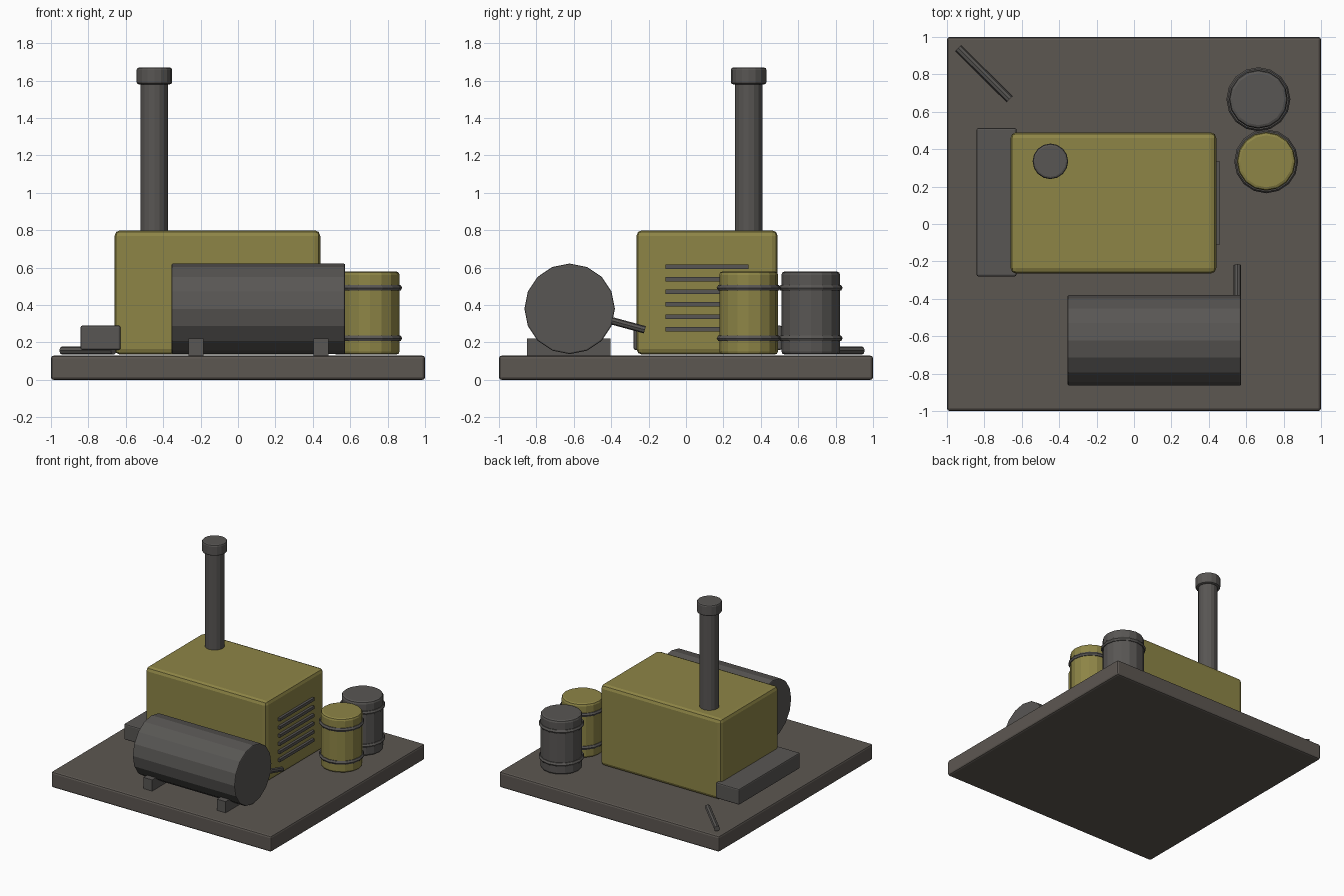
import bpy, math
from mathutils import Vector

if "Cube" in bpy.data.objects:
    bpy.data.objects.remove(bpy.data.objects["Cube"])


def material(name, rgb):
    m = bpy.data.materials.new(name)
    m.diffuse_color = (*rgb, 1)
    m.use_nodes = True
    m.node_tree.nodes["Principled BSDF"].inputs["Base Color"].default_value = m.diffuse_color
    return m


OLIVE = material("olive_paint", (0.27, 0.235, 0.062))
STONE = material("warm_grey", (0.108, 0.095, 0.083))
IRON = material("iron_grey", (0.098, 0.093, 0.088))


def finish(name, mat, bevel=0.0):
    o = bpy.context.object
    o.name = name
    o.data.materials.append(mat)
    if bevel:
        b = o.modifiers.new("Bevel", 'BEVEL')
        b.width, b.segments = bevel, 2
        b.limit_method, b.angle_limit = 'ANGLE', math.radians(50)
    return o


def box(name, lo, hi, mat, bevel=0.0):
    lo, hi = Vector(lo), Vector(hi)
    bpy.ops.mesh.primitive_cube_add(size=1, location=(lo + hi) / 2)
    bpy.context.object.scale = hi - lo
    bpy.ops.object.transform_apply(location=False, rotation=False, scale=True)
    return finish(name, mat, bevel)


def rod(name, a, b, radius, mat, sides=16, bevel=0.0):
    a, b = Vector(a), Vector(b)
    bpy.ops.mesh.primitive_cylinder_add(vertices=sides, radius=radius, depth=(b - a).length,
                                        location=(a + b) / 2)
    bpy.context.object.rotation_euler = (b - a).to_track_quat('Z', 'Y').to_euler()
    return finish(name, mat, bevel)


# Base slab, engine housing and side step
box("base_slab", (-1, -1, 0), (1, 1, 0.13), STONE, 0.015)
box("engine_housing", (-0.66, -0.265, 0.135), (0.44, 0.49, 0.80), OLIVE, 0.03)
box("side_step", (-0.842, -0.28, 0.16), (-0.628, 0.513, 0.29), IRON, 0.01)

# Vent slats on the right side of the housing
for i in range(6):
    z = 0.27 + i * 0.067
    box(f"vent_slat_{i + 1}", (0.43, -0.11, z - 0.012), (0.46, 0.335, z + 0.012), IRON)

# Exhaust stack with cap
rod("exhaust_stack", (-0.447, 0.335, 0.75), (-0.447, 0.335, 1.60), 0.074, IRON, 16)
rod("exhaust_cap", (-0.447, 0.335, 1.58), (-0.447, 0.335, 1.67), 0.095, IRON, 16, 0.012)

# Horizontal tank on two feet, with an outlet pipe
rod("fuel_tank", (-0.355, -0.622, 0.38), (0.573, -0.622, 0.38), 0.242, IRON, 16, 0.008)
for i, x in enumerate((-0.225, 0.443)):
    box(f"tank_foot_{i + 1}", (x - 0.04, -0.85, 0.125), (x + 0.04, -0.405, 0.222), IRON)
rod("outlet_pipe", (0.553, -0.43, 0.325), (0.553, -0.22, 0.268), 0.02, IRON, 8)

# Two drums with hoops
for label, x, y, mat in (("olive", 0.707, 0.335, OLIVE), ("grey", 0.665, 0.667, IRON)):
    rod(f"{label}_drum", (x, y, 0.135), (x, y, 0.58), 0.157, mat, 16, 0.018)
    for i, z in enumerate((0.222, 0.492)):
        bpy.ops.mesh.primitive_torus_add(location=(x, y, z), major_radius=0.154, minor_radius=0.017,
                                         major_segments=16, minor_segments=6)
        finish(f"{label}_drum_hoop_{i + 1}", IRON)

# Loose rod lying on the base
rod("loose_rod", (-0.94, 0.94, 0.157), (-0.665, 0.667, 0.157), 0.022, IRON, 8)
